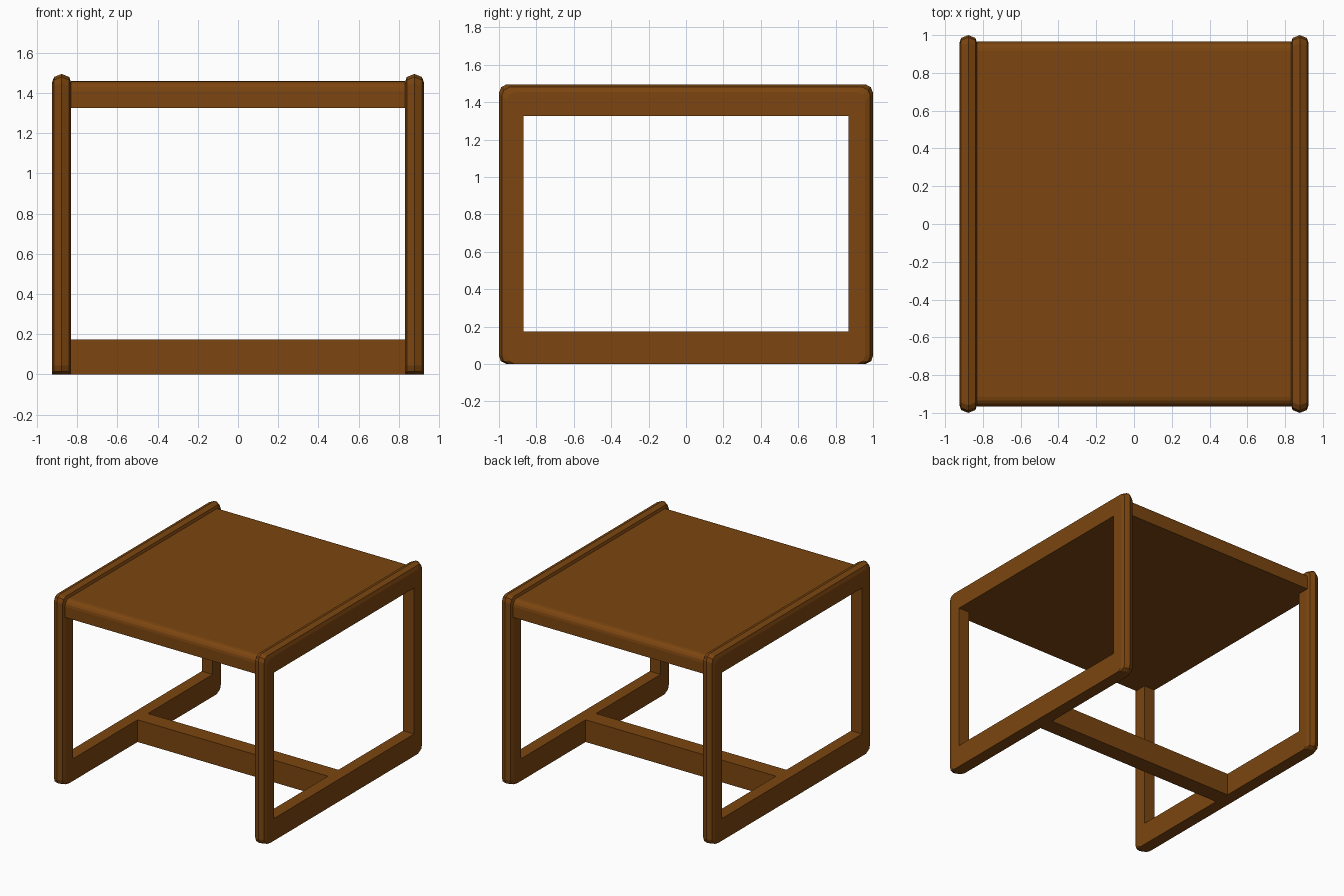
import bpy, bmesh, math

if "Cube" in bpy.data.objects:
    bpy.data.objects.remove(bpy.data.objects["Cube"])

wood = bpy.data.materials.new("brown wood")
wood.diffuse_color = (0.2, 0.06, 0.005, 1)
wood.use_nodes = True
wood.node_tree.nodes["Principled BSDF"].inputs["Base Color"].default_value = wood.diffuse_color


def make_object(name, bm):
    bmesh.ops.recalc_face_normals(bm, faces=bm.faces)
    me = bpy.data.meshes.new(name)
    bm.to_mesh(me)
    bm.free()
    me.materials.append(wood)
    ob = bpy.data.objects.new(name, me)
    bpy.context.collection.objects.link(ob)
    return ob


def outline(inset):
    """Outer frame outline in (y, z) with clipped corners; the base stays flat."""
    s, t = 1.0 - inset, 1.495 - inset
    half = [(s - 0.04, 0), (s - 0.01, 0.015), (s, 0.045),
            (s, t - 0.045), (s - 0.012, t - 0.015), (s - 0.04, t)]
    return half + [(-y, z) for y, z in reversed(half)]


def opening():
    """Inner opening, one point for each outline point so faces bridge cleanly."""
    a, b, c = 0.87, 0.175, 1.325
    half = [(a, b)] * 3 + [(a, c)] * 3
    return half + [(-y, z) for y, z in reversed(half)]


def side_frame(name, cx):
    bm = bmesh.new()
    # rounded rim: (x offset, inset) across the thickness
    section = [(-0.0475, 0.042), (-0.0375, 0.015), (0, 0),
               (0.0375, 0.015), (0.0475, 0.042)]
    rings = [[(cx - 0.0475, y, z) for y, z in opening()]]
    rings += [[(cx + dx, y, z) for y, z in outline(i)] for dx, i in section]
    rings += [[(cx + 0.0475, y, z) for y, z in opening()]]
    loops = [[bm.verts.new(p) for p in r] for r in rings]
    n = len(loops[0])
    for k in range(len(loops)):
        a, b = loops[k], loops[(k + 1) % len(loops)]
        for i in range(n):
            j = (i + 1) % n
            bm.faces.new((a[i], a[j], b[j], b[i]))
    # merge the repeated opening corners
    bmesh.ops.remove_doubles(bm, verts=bm.verts, dist=0.0005)
    bmesh.ops.dissolve_degenerate(bm, edges=bm.edges, dist=0.0005)
    return make_object(name, bm)


def extrude_x(name, profile, half_x):
    bm = bmesh.new()
    ends = [[bm.verts.new((x, y, z)) for y, z in profile] for x in (-half_x, half_x)]
    for e in ends:
        bm.faces.new(e)
    n = len(profile)
    for i in range(n):
        j = (i + 1) % n
        bm.faces.new((ends[0][i], ends[0][j], ends[1][j], ends[1][i]))
    return make_object(name, bm)


# Two end frames
for side, label in ((-1, "left"), (1, "right")):
    side_frame(label + "_frame", side * 0.8775)

# Table top with rounded front and back upper edges
r, steps = 0.05, 4
half = [(0.965, 1.325)]
half += [(0.965 - r + r * math.cos(k * math.pi / 2 / steps),
          1.46 - r + r * math.sin(k * math.pi / 2 / steps)) for k in range(steps + 1)]
extrude_x("table_top", half + [(-y, z) for y, z in reversed(half)], 0.832)

# Low stretcher joining the frames
extrude_x("stretcher", [(-0.065, 0.0), (0.065, 0.0), (0.065, 0.175), (-0.065, 0.175)], 0.832)
